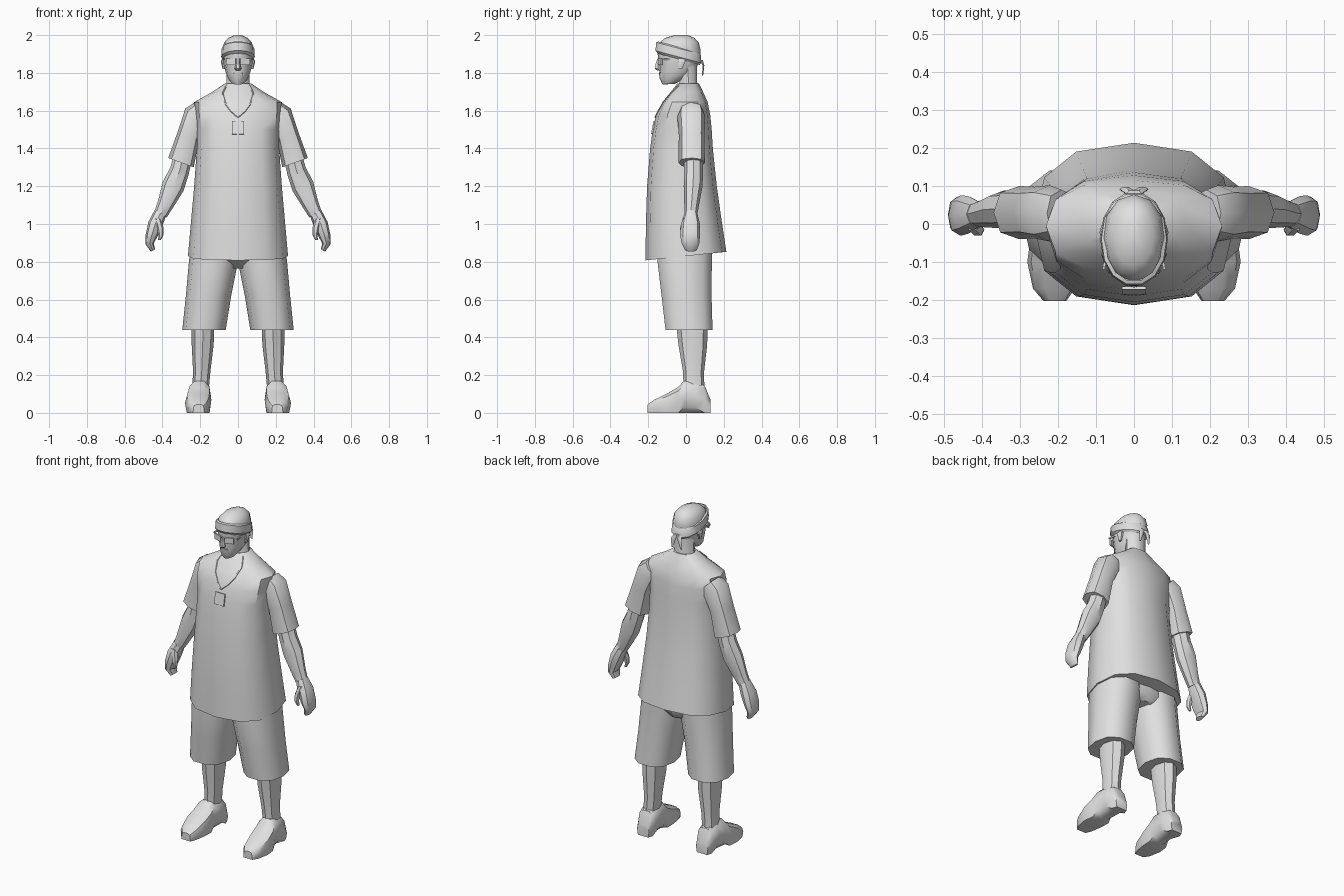
import bpy, bmesh, math
from mathutils import Vector, Euler
from mathutils.bvhtree import BVHTree

grey = bpy.data.materials.new("plain grey")
grey.diffuse_color = (0.75, 0.75, 0.75, 1)


def finish(name, bm, mirror=False, angle=40):
    bmesh.ops.recalc_face_normals(bm, faces=bm.faces)
    me = bpy.data.meshes.new(name)
    bm.to_mesh(me)
    bm.free()
    ob = bpy.data.objects.new(name, me)
    bpy.context.collection.objects.link(ob)
    me.materials.append(grey)
    bpy.ops.object.select_all(action='DESELECT')
    ob.select_set(True)
    bpy.context.view_layer.objects.active = ob
    bpy.ops.object.shade_smooth_by_angle(angle=math.radians(angle))
    if mirror:
        ob.modifiers.new("mirror", 'MIRROR').use_axis[0] = True
    return ob


def loft(name, rings, n=10, power=1.0, mirror=False, closed=False, flat=0, angle=40):
    """Skin rings (x, y, z, rx, ry, tilt about y, pitch about x)."""
    bm = bmesh.new()
    loops = []
    for ring in rings:
        x, y, z, rx, ry, tilt, pitch = (tuple(ring) + (0, 0))[:7]
        rot = Euler((math.radians(pitch), -math.radians(tilt), 0)).to_matrix()
        loop = []
        for i in range(n):
            a = math.tau * i / n
            c, s = math.cos(a), math.sin(a)
            p = Vector((math.copysign(abs(c) ** power, c) * rx,
                        math.copysign(abs(s) ** power, s) * ry, 0))
            loop.append(bm.verts.new(Vector((x, y, z)) + rot @ p))
        loops.append(loop)
    pairs = list(zip(loops, loops[1:]))
    if closed:
        pairs.append((loops[-1], loops[0]))
    for a, b in pairs:
        for i in range(n):
            j = (i + 1) % n
            bm.faces.new((a[i], a[j], b[j], b[i]))
    if not closed:
        bm.faces.new(loops[0])
        bm.faces.new(loops[-1])
    for v in bm.verts:          # flatten soles
        if v.co.z < flat:
            v.co.z = 0
    return finish(name, bm, mirror, angle)


def span(z, w, front, back, pitch=0):
    """Horizontal ring centred on x from its front and back limits."""
    return (0, (front + back) / 2, z, w, (back - front) / 2, 0, pitch)


def box(name, at, size, rot=(0, 0, 0), mirror=False):
    bm = bmesh.new()
    bmesh.ops.create_cube(bm, size=1)
    r = Euler([math.radians(a) for a in rot]).to_matrix()
    for v in bm.verts:
        v.co = Vector(at) + r @ Vector([c * s for c, s in zip(v.co, size)])
    return finish(name, bm, mirror)


# Long loose shirt
shirt = loft("shirt", [
    span(0.83, 0.265, -0.215, 0.215, 6),
    span(1.0, 0.25, -0.213, 0.19, 3),
    span(1.2, 0.232, -0.206, 0.163),
    span(1.4, 0.218, -0.19, 0.142),
    span(1.5, 0.218, -0.176, 0.136),
    span(1.58, 0.23, -0.158, 0.128),
    span(1.645, 0.232, -0.125, 0.115),
    span(1.70, 0.135, -0.08, 0.09),
    span(1.745, 0.068, -0.045, 0.068)], 12, 0.8)

# Sleeves, forearms, hands and thumbs
loft("sleeve", [
    (0.19, 0.028, 1.605, 0.055, 0.062, 45),
    (0.222, 0.028, 1.57, 0.07, 0.074, 35),
    (0.262, 0.03, 1.47, 0.06, 0.068, 20),
    (0.302, 0.03, 1.325, 0.072, 0.07, 20)], 8, 0.85, True)
loft("forearm", [
    (0.29, 0.04, 1.36, 0.05, 0.05, 20),
    (0.31, 0.04, 1.28, 0.052, 0.05, 22),
    (0.343, 0.038, 1.2, 0.06, 0.05, 24),
    (0.386, 0.03, 1.1, 0.043, 0.039, 26),
    (0.41, 0.026, 1.05, 0.036, 0.034, 24)], 8, 1, True)
loft("hand", [
    (0.41, 0.026, 1.06, 0.034, 0.033, 24),
    (0.438, 0.024, 1.0, 0.038, 0.05, 18),
    (0.457, 0.022, 0.94, 0.032, 0.053, 8),
    (0.468, 0.024, 0.895, 0.022, 0.046, -5),
    (0.45, 0.026, 0.86, 0.013, 0.03, -25)], 8, 0.9, True)
loft("thumb", [
    (0.425, 0.0, 1.03, 0.018, 0.02, 10),
    (0.412, -0.015, 0.98, 0.018, 0.018),
    (0.408, -0.018, 0.94, 0.013, 0.014),
    (0.416, -0.016, 0.915, 0.007, 0.008)], 6, 1, True)

# Shorts
loft("shorts_seat", [
    span(0.765, 0.06, -0.09, 0.11), span(0.81, 0.22, -0.14, 0.135),
    span(0.9, 0.22, -0.15, 0.14)], 12, 0.8)
loft("shorts_leg", [
    (0.125, -0.005, 0.88, 0.125, 0.15),
    (0.13, -0.007, 0.80, 0.13, 0.15),
    (0.156, 0.003, 0.62, 0.12, 0.138),
    (0.18, 0.016, 0.44, 0.115, 0.13)], 10, 0.85, True)

# Calves and shoes
loft("calf", [
    (0.185, 0.032, 0.46, 0.06, 0.083),
    (0.187, 0.036, 0.36, 0.058, 0.076),
    (0.192, 0.04, 0.22, 0.046, 0.056),
    (0.198, 0.042, 0.13, 0.044, 0.055)], 8, 0.95, True)
shoe = [(-0.203, 0.208, 0.03, 0.045), (-0.17, 0.211, 0.055, 0.07),
        (-0.10, 0.212, 0.069, 0.105), (-0.04, 0.207, 0.066, 0.14),
        (-0.012, 0.204, 0.06, 0.172), (0.05, 0.2, 0.057, 0.17),
        (0.10, 0.198, 0.052, 0.145), (0.13, 0.198, 0.04, 0.07)]
loft("shoe", [(x, y, h / 2, w, h / 2, 0, 90) for y, x, w, h in shoe],
     10, 0.75, True, flat=0.025)

# Neck and head
loft("neck", [span(1.70, 0.068, -0.05, 0.07), span(1.76, 0.06, -0.035, 0.06),
              span(1.84, 0.06, -0.04, 0.06)], 10)
loft("head", [
    span(1.742, 0.03, -0.122, -0.06), span(1.765, 0.05, -0.134, -0.01),
    span(1.80, 0.064, -0.139, 0.045), span(1.84, 0.075, -0.141, 0.062),
    span(1.88, 0.08, -0.148, 0.075), span(1.92, 0.082, -0.152, 0.078),
    span(1.96, 0.074, -0.142, 0.068), span(1.985, 0.052, -0.11, 0.045),
    span(2.0, 0.018, -0.06, 0.01)], 12, 0.95)
loft("nose", [
    (0, -0.145, 1.875, 0.008, 0.008), (0, -0.148, 1.85, 0.011, 0.014),
    (0, -0.148, 1.822, 0.018, 0.018), (0, -0.142, 1.812, 0.012, 0.012)], 6)
loft("goatee", [
    (0, -0.125, 1.802, 0.03, 0.019), (0, -0.12, 1.77, 0.032, 0.019),
    (0, -0.11, 1.738, 0.018, 0.014)], 8)
loft("ear", [
    (0.074, -0.025, 1.878, 0.009, 0.018), (0.079, -0.022, 1.86, 0.012, 0.022),
    (0.074, -0.03, 1.82, 0.007, 0.01)], 6, 1, True)

# Sunglasses
box("lens", (0.037, -0.137, 1.86), (0.052, 0.009, 0.034), (0, 0, 18), True)
box("glasses_arm", (0.073, -0.07, 1.872), (0.006, 0.10, 0.009), (0, 0, 8), True)

# Headband sloping to the back, with two knot tails
loft("headband", [
    (0, -0.039, 1.937, 0.076, 0.115, 0, -15),
    (0, -0.04, 1.93, 0.086, 0.125, 0, -15),
    (0, -0.04, 1.885, 0.089, 0.129, 0, -15),
    (0, -0.038, 1.872, 0.078, 0.117, 0, -15)], 14, 0.95, closed=True)
loft("headband_tail", [
    (0.006, 0.08, 1.868, 0.014, 0.01), (0.022, 0.092, 1.84, 0.016, 0.006),
    (0.03, 0.088, 1.785, 0.005, 0.003)], 6, 1, True)

# Neck chain and square pendant laid on the shirt
shirt_bm = bmesh.new()
shirt_bm.from_mesh(shirt.data)
tree = BVHTree.FromBMesh(shirt_bm)


def on_shirt(x, z, gap=0.002):
    hit = tree.ray_cast(Vector((x, -1, z)), Vector((0, 1, 0)))[0]
    return Vector((x, hit.y - gap, z))


right = [(0.06, 1.735), (0.082, 1.69), (0.065, 1.635), (0.035, 1.595), (0, 1.565)]
path = [on_shirt(x, z) for x, z in right] + [on_shirt(-x, z) for x, z in right[-2::-1]]
bm = bmesh.new()
for a, b in zip(path, path[1:]):
    d = b - a
    res = bmesh.ops.create_cone(bm, segments=5, radius1=0.004, radius2=0.004,
                                depth=d.length, cap_ends=True)
    q = d.to_track_quat('Z', 'Y')
    for v in res["verts"]:
        v.co = (a + b) / 2 + q @ v.co
finish("neck_chain", bm)
top, low = on_shirt(0, 1.545), on_shirt(0, 1.475)
lean = math.degrees(math.atan2(top.y - low.y, top.z - low.z))
box("pendant", (top + low) / 2, (0.064, 0.008, 0.07), (-lean, 0, 0))
shirt_bm.free()
